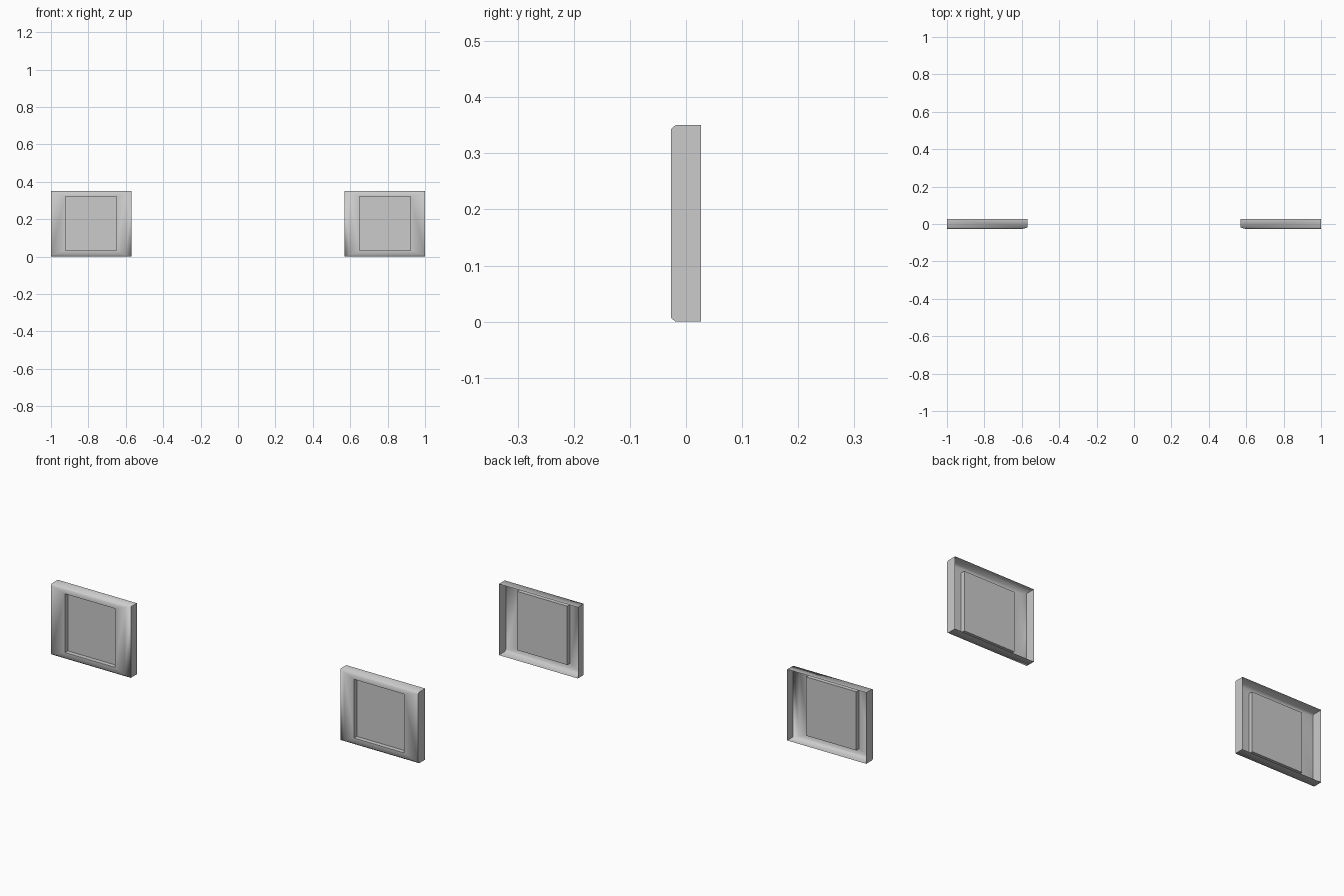
import bpy, bmesh, math

if "Cube" in bpy.data.objects:
    bpy.data.objects.remove(bpy.data.objects["Cube"])

X_OUT, X_IN, TOP = 1.0, 0.57, 0.35
BACK, FRONT = 0.027, -0.027


def ring(bm, side, x0, x1, z0, z1, y):
    """Rectangular loop of vertices in the plane y."""
    return [bm.verts.new((side * x, y, z))
            for x, z in ((x0, z0), (x1, z0), (x1, z1), (x0, z1))]


def panel(name, side):
    bm = bmesh.new()
    rings = [
        ring(bm, side, X_IN, X_OUT, 0, TOP, BACK),                       # open back rim
        ring(bm, side, X_IN, X_OUT, 0, TOP, FRONT + 0.008),              # side walls
        ring(bm, side, X_IN + 0.028, X_OUT, 0.007, TOP - 0.007, FRONT),  # front chamfer
        ring(bm, side, 0.65, 0.923, 0.033, 0.322, FRONT),                # front frame
        ring(bm, side, 0.65, 0.923, 0.033, 0.322, FRONT + 0.022),        # recess walls
    ]
    for a, b in zip(rings, rings[1:]):
        for i in range(4):
            j = (i + 1) % 4
            bm.faces.new((a[i], a[j], b[j], b[i]))
    bm.faces.new(rings[-1])                                              # recess floor
    bmesh.ops.recalc_face_normals(bm, faces=bm.faces)
    # the recess floor must face the front
    bm.faces.ensure_lookup_table()
    if bm.faces[-1].normal.y > 0:
        bmesh.ops.reverse_faces(bm, faces=bm.faces)
    mesh = bpy.data.meshes.new(name)
    bm.to_mesh(mesh)
    bm.free()
    obj = bpy.data.objects.new(name, mesh)
    bpy.context.collection.objects.link(obj)
    bpy.ops.object.select_all(action='DESELECT')
    obj.select_set(True)
    bpy.context.view_layer.objects.active = obj
    bpy.ops.object.shade_smooth_by_angle(angle=math.radians(55))


# Two mirrored hollow panels with an open back
panel("left_panel", -1)
panel("right_panel", 1)
